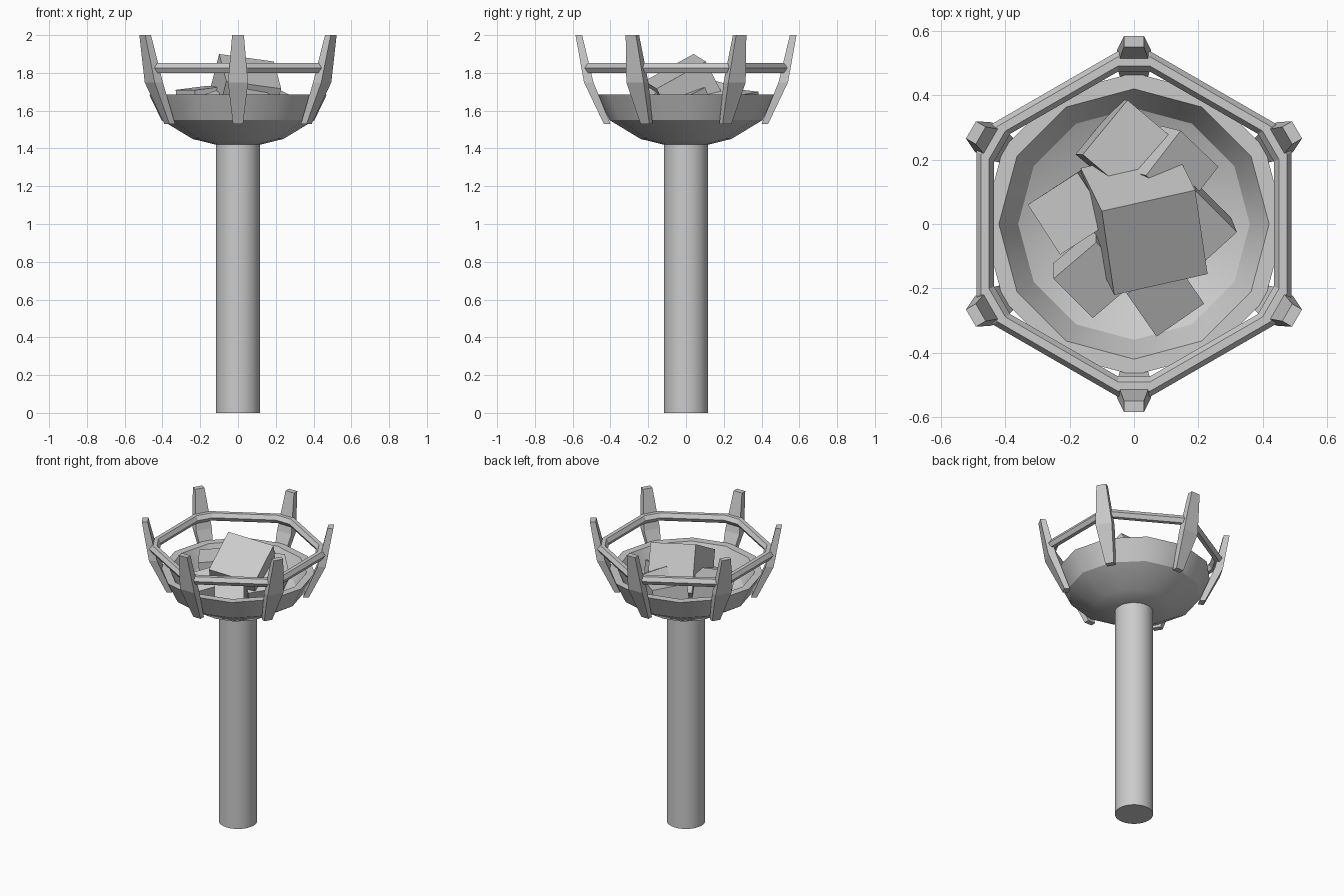
import bpy, bmesh, math
from mathutils import Vector, Matrix

if "Cube" in bpy.data.objects:
    bpy.data.objects.remove(bpy.data.objects["Cube"])

GREY = (0.6, 0.6, 0.6, 1)
stone = bpy.data.materials.new("plain grey")
stone.use_nodes = True
stone.diffuse_color = GREY
stone.node_tree.nodes["Principled BSDF"].inputs["Base Color"].default_value = GREY


def finish(name, bm, smooth=None):
    bmesh.ops.recalc_face_normals(bm, faces=bm.faces)
    mesh = bpy.data.meshes.new(name)
    bm.to_mesh(mesh)
    bm.free()
    mesh.materials.append(stone)
    obj = bpy.data.objects.new(name, mesh)
    bpy.context.collection.objects.link(obj)
    if smooth:
        bpy.ops.object.select_all(action='DESELECT')
        obj.select_set(True)
        bpy.context.view_layer.objects.active = obj
        bpy.ops.object.shade_smooth_by_angle(angle=math.radians(smooth))
    return obj


def loft(bm, loops, close=False):
    """Bridge equal-length point loops, then cap or join the ends."""
    rings = [[bm.verts.new(p) for p in loop] for loop in loops]
    pairs = list(zip(rings, rings[1:]))
    if close:
        pairs.append((rings[-1], rings[0]))
    else:
        bm.faces.new(rings[0])
        bm.faces.new(rings[-1])
    for a, b in pairs:
        for i in range(len(a)):
            j = (i + 1) % len(a)
            bm.faces.new((a[i], a[j], b[j], b[i]))


def circle(r, z, n):
    return [(r * math.cos(math.tau * i / n), r * math.sin(math.tau * i / n), z)
            for i in range(n)]


# Pole
bm = bmesh.new()
loft(bm, [circle(0.117, z, 32) for z in (0, 1.44)])
finish("pole", bm, 31)

# Twelve-sided bowl, outside then inside
profile = [(0.117, 1.42), (0.24, 1.45), (0.405, 1.55), (0.47, 1.685),
           (0.42, 1.685), (0.36, 1.57), (0.21, 1.49), (0.1, 1.47)]
bm = bmesh.new()
loft(bm, [circle(r, z, 12) for r, z in profile])
finish("bowl", bm, 31)

# Six tapered ribs: height, inner radius, outer radius, half width
sections = [(1.53, 0.40, 0.435, 0.027), (1.75, 0.49, 0.54, 0.053),
            (2.0, 0.55, 0.585, 0.031)]
for k in range(6):
    bm = bmesh.new()
    loft(bm, [[(a, -w, z), (b, -w, z), (b, w, z), (a, w, z)]
              for z, a, b, w in sections])
    bm.transform(Matrix.Rotation(math.radians(30 + 60 * k), 4, 'Z'))
    finish(f"rib_{k + 1}", bm)

# Hexagonal hoop with clipped corners and a six-sided section
hoop = [(0.49, 1.826), (0.475, 1.852), (0.45, 1.852),
        (0.435, 1.826), (0.45, 1.8), (0.475, 1.8)]
bm = bmesh.new()
loops = []
for k in range(6):
    turn = Matrix.Rotation(math.radians(60 * k), 3, 'Z')
    for side in (-1, 1):
        loops.append([turn @ Vector((a, side * (a / math.sqrt(3) - 0.058), z))
                      for a, z in hoop])
loft(bm, loops, close=True)
finish("hoop", bm)


# Tumbled blocks, each from a corner and two edge directions
def block(name, corner, along, across, size, depth=0.7):
    a = Vector(along).normalized()
    b = Vector(across)
    b = (b - a * a.dot(b)).normalized()
    c = a.cross(b)
    if c.z > 0:
        c.negate()
    p = Vector(corner)
    a, b, c = a * size, b * size, c * size * depth
    bm = bmesh.new()
    loft(bm, [[q, q + a, q + a + b, q + b] for q in (p, p + c)])
    finish(name, bm)


block("large_block", (-0.1, 0.04, 1.9), (0.29, 0.065, -0.04),
      (0.015, -0.265, -0.14), 0.3, 1)
block("back_block", (-0.02, 0.385, 1.7), (-0.14, -0.17, 0.02),
      (0.13, -0.14, -0.02), 0.22)
block("back_left_block", (0.145, 0.29, 1.72), (0.12, -0.115, -0.08),
      (-0.09, -0.135, 0.03), 0.18)
block("left_block", (0.32, -0.025, 1.66), (-0.12, 0.12, 0.06),
      (-0.11, -0.13, -0.03), 0.19)
block("front_block", (0.07, -0.35, 1.64), (0.13, 0.09, 0),
      (-0.12, 0.115, 0.08), 0.18)
block("front_right_block", (-0.25, -0.17, 1.66), (0.12, -0.12, -0.05),
      (0.11, 0.12, 0.05), 0.18)
block("right_block", (-0.33, 0.06, 1.71), (0.155, 0.1, 0.02),
      (0.11, -0.145, 0), 0.185)
